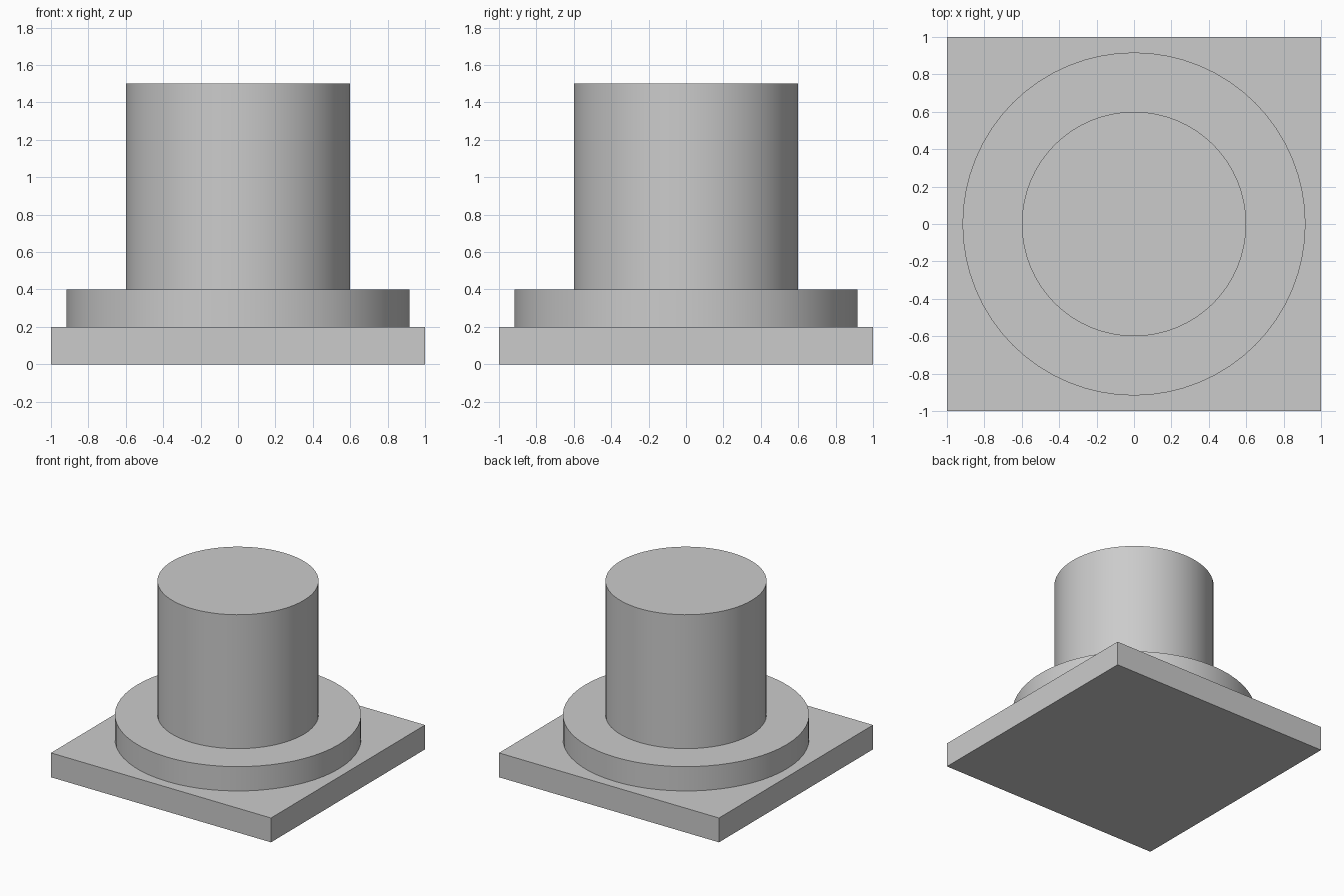
import bpy
import math

cube = bpy.data.objects.get("Cube")
if cube:
    bpy.data.objects.remove(cube, do_unlink=True)

# Single plain grey
grey = bpy.data.materials.new("light_grey")
grey.use_nodes = True
colour = (0.6, 0.6, 0.6, 1.0)
grey.diffuse_color = colour
grey.node_tree.nodes["Principled BSDF"].inputs["Base Color"].default_value = colour


def finish(name):
    obj = bpy.context.object
    obj.name = name
    obj.data.materials.append(grey)
    return obj


def disc(name, radius, bottom, top):
    bpy.ops.mesh.primitive_cylinder_add(
        vertices=64, radius=radius, depth=top - bottom,
        location=(0, 0, (bottom + top) / 2))
    bpy.ops.object.shade_smooth_by_angle(angle=math.radians(30))
    return finish(name)


# Square plinth
bpy.ops.mesh.primitive_cube_add(size=1, location=(0, 0, 0.1))
plinth = finish("square_plinth")
plinth.scale = (2, 2, 0.2)
bpy.ops.object.transform_apply(location=False, rotation=False, scale=True)

# Round collar and the column standing on it
disc("round_collar", 0.917, 0.2, 0.4)
disc("column_shaft", 0.6, 0.4, 1.5)
